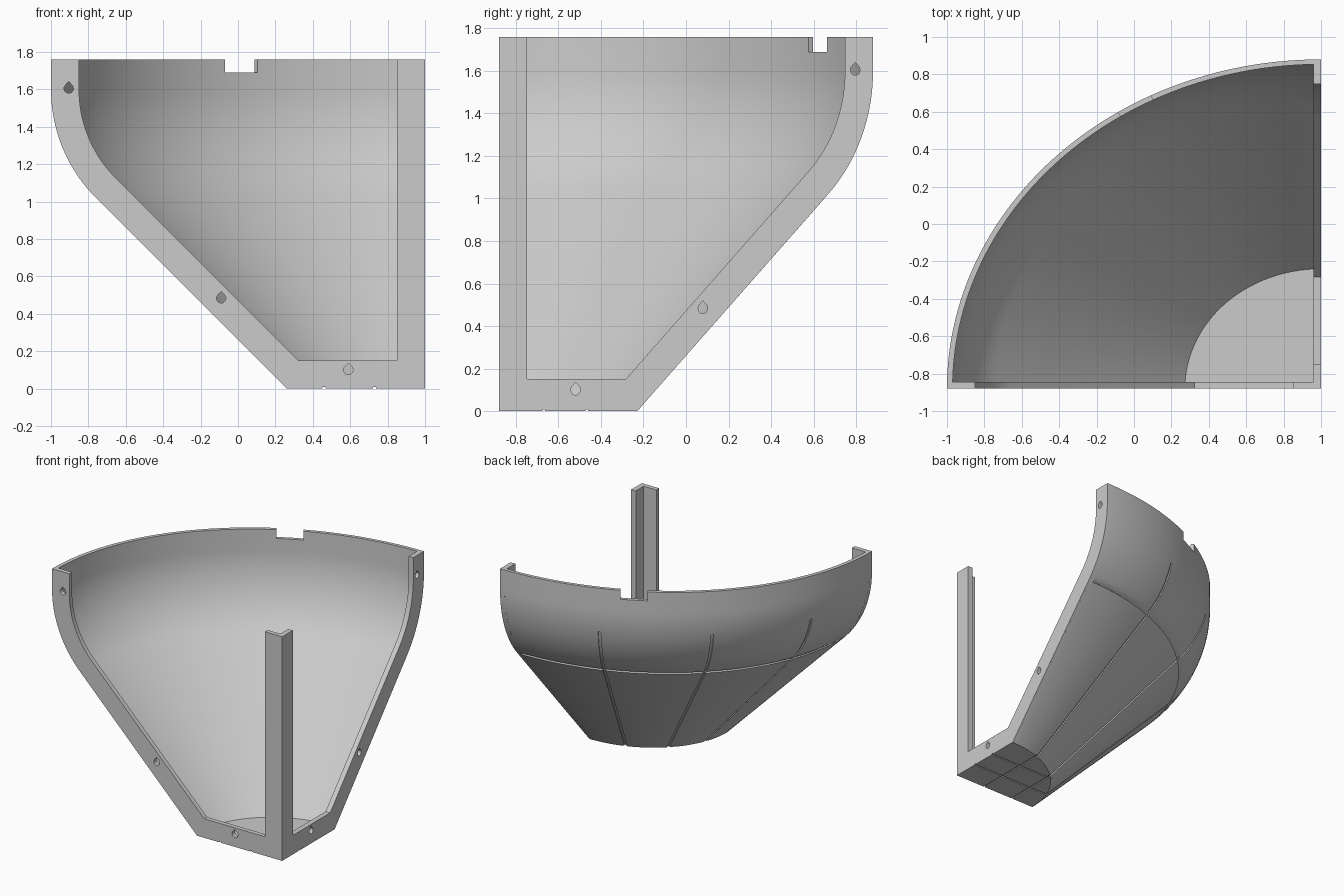
import bpy, bmesh
from math import sin, cos, pi, radians
from mathutils import Vector

if "Cube" in bpy.data.objects:
    bpy.data.objects.remove(bpy.data.objects["Cube"])

H, FLANGE, WALL, BORDER = 1.76, 0.04, 0.03, 0.15
DEPTH = 0.88          # front-to-back squash of the round shape

grey = bpy.data.materials.new("light grey")
grey.use_nodes = True
grey.diffuse_color = (0.6, 0.6, 0.6, 1)
grey.node_tree.nodes["Principled BSDF"].inputs["Base Color"].default_value = (0.6, 0.6, 0.6, 1)


def place(a, b, z):
    """a runs from the corner to the right end, b to the back end."""
    return Vector((1 - a, DEPTH * (b - 1), z))


def make(name, rings):
    """Solid skinned through matching closed rings of points, capped at both ends."""
    bm = bmesh.new()
    loops = [[bm.verts.new(p) for p in ring] for ring in rings]
    n = len(loops[0])
    for u, v in zip(loops, loops[1:]):
        for i in range(n):
            j = (i + 1) % n
            bm.faces.new((u[i], u[j], v[j], v[i]))
    bm.faces.new(loops[0])
    bm.faces.new(loops[-1])
    bmesh.ops.recalc_face_normals(bm, faces=bm.faces)
    mesh = bpy.data.meshes.new(name)
    bm.to_mesh(mesh)
    bm.free()
    mesh.materials.append(grey)
    ob = bpy.data.objects.new(name, mesh)
    bpy.context.collection.objects.link(ob)
    return ob


def profile(d, z0, top=H, n=20):
    """Side outline moved inward by d: a 45 degree slope, an arc, a short upright."""
    pts = [(0.74 + z0 - d * 2 ** 0.5, z0)]
    for i in range(n + 1):
        t = -pi / 4 + pi / 4 * i / n
        p = (1.18 + (0.82 - d) * cos(t), 1.6 + (0.82 - d) * sin(t))
        if p[1] < top:
            pts.append(p)
    if top == H:
        pts.append((2 - d, H))
    return pts


def cut(ob, cutters):
    for c in cutters:
        m = ob.modifiers.new("cut", "BOOLEAN")
        m.operation, m.solver, m.object = "DIFFERENCE", "EXACT", c
        bpy.context.view_layer.objects.active = ob
        bpy.ops.object.modifier_apply(modifier=m.name)


def slab(name, a, b, z):
    """Box between pairs of a, b and z."""
    return make(name, [[place(x, y, h) for x, y in
                        ((a[0], b[0]), (a[1], b[0]), (a[1], b[1]), (a[0], b[1]))] for h in z])


# Bowl: wall section with a ring groove, swept a quarter turn
outer = profile(0, 0)
g = 0.008
groove = [(1.76 - g, 1.02 - g), (1.76 - 2 * g, 1.02), (1.76 - g, 1.02 + g), (1.76, 1.02 + 2 * g)]
outer = [outer[0], (1.76 - g, 1.02 - g), (1.76 - 2.2 * g, 1.02), (1.76 + g * 0.3, 1.02 + g)] + outer[2:]
section = [(0.015, 0)] + outer + profile(WALL, WALL)[::-1] + [(0.015, WALL)]
turns = [radians(0.4 + 89.2 * i / 72) for i in range(73)]
bowl = make("bowl_wall", [[place(r * sin(t), r * cos(t), z) for r, z in section] for t in turns])

# Upright grooves on the outside of the bowl
grooves = []
strip = profile(-0.02, -0.02, 1.42) + profile(0.01, -0.02, 1.42)[::-1]
for deg in (22.5, 47, 71):
    s, c = sin(radians(deg)), cos(radians(deg))
    grooves.append(make("groove_cutter", [[place(r * s + w * c, r * c - w * s, z) for r, z in strip]
                                          for w in (-0.01, 0.01)]))

# Grid of grooves underneath
under = []
for k in (0.27, 0.54):
    under.append(slab("grid_cutter", (k - 0.007, k + 0.007), (-0.1, 0.8), (-0.05, 0.008)))
for k in (0.24, 0.47):
    under.append(slab("grid_cutter", (-0.1, 0.8), (k - 0.007, k + 0.007), (-0.05, 0.0082)))

# Notch in the rim
s, c = sin(radians(30)), cos(radians(30))
notch = make("notch_cutter", [[place(r * s + w * c, r * c - w * s, z) for r, w in
                               ((1.8, -0.1), (2.2, -0.1), (2.2, 0.1), (1.8, 0.1))]
                              for z in (1.69, 1.9)])
cut(bowl, grooves + under + [notch])


# Flanges: flat frames with the corner post, pierced by teardrop holes
def flange(name, put, start):
    outline = [(start, 0)] + profile(0, 0) + profile(BORDER, BORDER)[::-1]
    outline += [(BORDER, BORDER), (BORDER, H), (start, H)]
    ob = make(name, [[put(r, w, z) for r, z in outline] for w in (0, FLANGE)])
    drop = [(0.025 * cos(t), 0.025 * sin(t)) for t in
            (radians(-225 + 270 * i / 16) for i in range(17))] + [(0, 0.036)]
    holes = [make("hole_cutter", [[put(r + x, w, z + y) for x, y in drop] for w in (-0.05, 0.1)])
             for r, z in ((1.905, 1.605), (1.09, 0.483), (0.41, 0.1))]
    cut(ob, holes + under)
    return holes, ob


holes_f, front = flange("front_flange", lambda r, w, z: place(r, w, z), 0)
holes_s, side = flange("left_flange", lambda r, w, z: place(w, r, z), FLANGE)

for c in grooves + under + [notch] + holes_f + holes_s:
    bpy.data.objects.remove(c)

# Smooth rounded surfaces, sharp edges kept
bpy.ops.object.select_all(action="DESELECT")
for ob in (bowl, front, side):
    ob.select_set(True)
bpy.context.view_layer.objects.active = bowl
bpy.ops.object.shade_smooth_by_angle(angle=radians(25))
